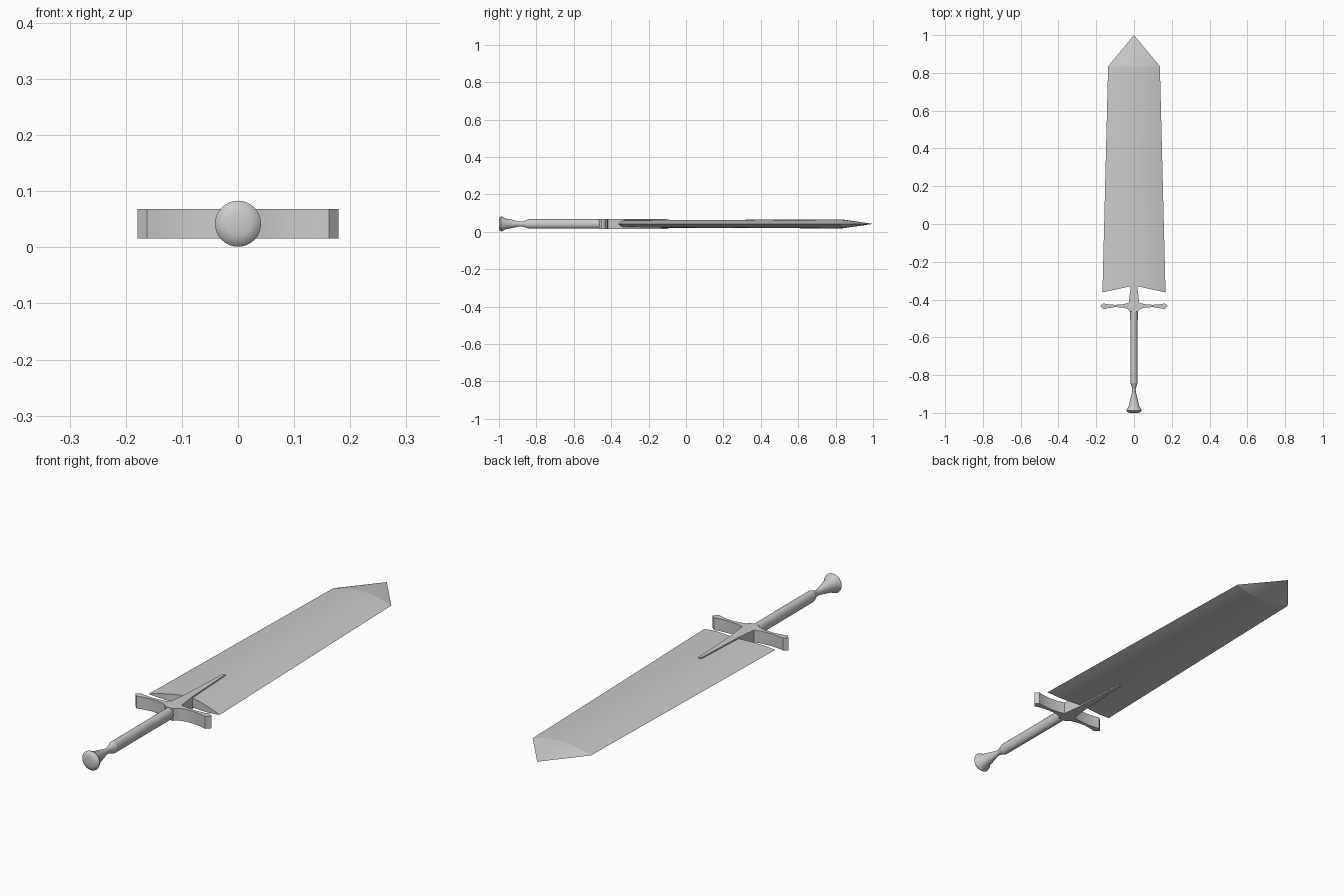
import bpy, bmesh, math

if "Cube" in bpy.data.objects:
    bpy.data.objects.remove(bpy.data.objects["Cube"])

ZC = 0.042  # mid-plane height of the sword


def make_object(name, bm, smooth_angle=None):
    bmesh.ops.recalc_face_normals(bm, faces=bm.faces)
    mesh = bpy.data.meshes.new(name)
    bm.to_mesh(mesh)
    bm.free()
    obj = bpy.data.objects.new(name, mesh)
    bpy.context.collection.objects.link(obj)
    if smooth_angle:
        bpy.ops.object.select_all(action='DESELECT')
        obj.select_set(True)
        bpy.context.view_layer.objects.active = obj
        bpy.ops.object.shade_smooth_by_angle(angle=math.radians(smooth_angle))
    return obj


def loft(name, rings, sides=32, smooth_angle=35):
    """Closed elliptical body along y from (y, radius_x, radius_z) rings."""
    bm = bmesh.new()
    loops = []
    for y, rx, rz in rings:
        angles = [2 * math.pi * i / sides for i in range(sides)]
        loops.append([bm.verts.new((rx * math.cos(a), y, ZC + rz * math.sin(a))) for a in angles])
    for a, b in zip(loops, loops[1:]):
        for i in range(sides):
            j = (i + 1) % sides
            bm.faces.new((a[i], a[j], b[j], b[i]))
    bm.faces.new(loops[0])
    bm.faces.new(loops[-1])
    return make_object(name, bm, smooth_angle)


def mirrored_slab(name, half, thickness):
    """Extrude a half outline (x > 0), mirrored across x, through z."""
    outline = half + [(-x, y) for x, y in reversed(half)]
    bm = bmesh.new()
    face = bm.faces.new([bm.verts.new((x, y, ZC - thickness / 2)) for x, y in outline])
    top = bmesh.ops.extrude_face_region(bm, geom=[face])
    verts = [g for g in top["geom"] if isinstance(g, bmesh.types.BMVert)]
    bmesh.ops.translate(bm, verts=verts, vec=(0, 0, thickness))
    return make_object(name, bm, 25)


def blade():
    """Lens-shaped blade with a swallow-cut base and a pointed tip."""
    n = 16
    bm = bmesh.new()

    def section(half_width, thick, y_of):
        upper, lower = [], []
        for i in range(n + 1):
            u = -1 + 2 * i / n
            x, y, h = half_width * u, y_of(abs(u)), thick * (1 - u * u)
            upper.append(bm.verts.new((x, y, ZC + h)))
            lower.append(upper[-1] if i in (0, n) else bm.verts.new((x, y, ZC - h)))
        return upper + lower[-2:0:-1]

    base = section(0.167, 0.020, lambda u: -0.326 - 0.036 * u)
    shoulder = section(0.137, 0.024, lambda u: 0.835)
    tip = bm.verts.new((0, 1.0, ZC))
    for i in range(len(base)):
        j = (i + 1) % len(base)
        bm.faces.new((base[i], base[j], shoulder[j], shoulder[i]))
        bm.faces.new((shoulder[i], shoulder[j], tip))
    # base cap, strip by strip between upper and lower curves
    m = len(base)
    for i in range(n):
        quad = [base[i], base[i + 1], base[(m - i - 1) % m], base[(m - i) % m]]
        bm.faces.new(list(dict.fromkeys(quad)))
    make_object("blade", bm, 7)


blade()

# crossguard with flared ends and the long spike over the blade
mirrored_slab("crossguard", [
    (0.018, -0.464), (0.032, -0.450), (0.06, -0.442), (0.10, -0.440),
    (0.14, -0.446), (0.162, -0.452), (0.179, -0.434), (0.162, -0.420),
    (0.14, -0.425), (0.10, -0.428), (0.06, -0.425), (0.028, -0.418),
    (0.017, -0.33), (0.006, -0.093)], 0.052)

# oval grip
loft("grip", [(-0.842, 0.019, 0.025), (-0.45, 0.020, 0.025)])

# waisted neck flaring into the round pommel
loft("pommel", [
    (-1.0, 0.021, 0.021), (-0.996, 0.034, 0.034), (-0.988, 0.041, 0.041),
    (-0.980, 0.038, 0.038), (-0.968, 0.029, 0.030), (-0.93, 0.020, 0.022),
    (-0.895, 0.011, 0.014), (-0.875, 0.009, 0.013), (-0.862, 0.012, 0.017),
    (-0.842, 0.019, 0.025)])
